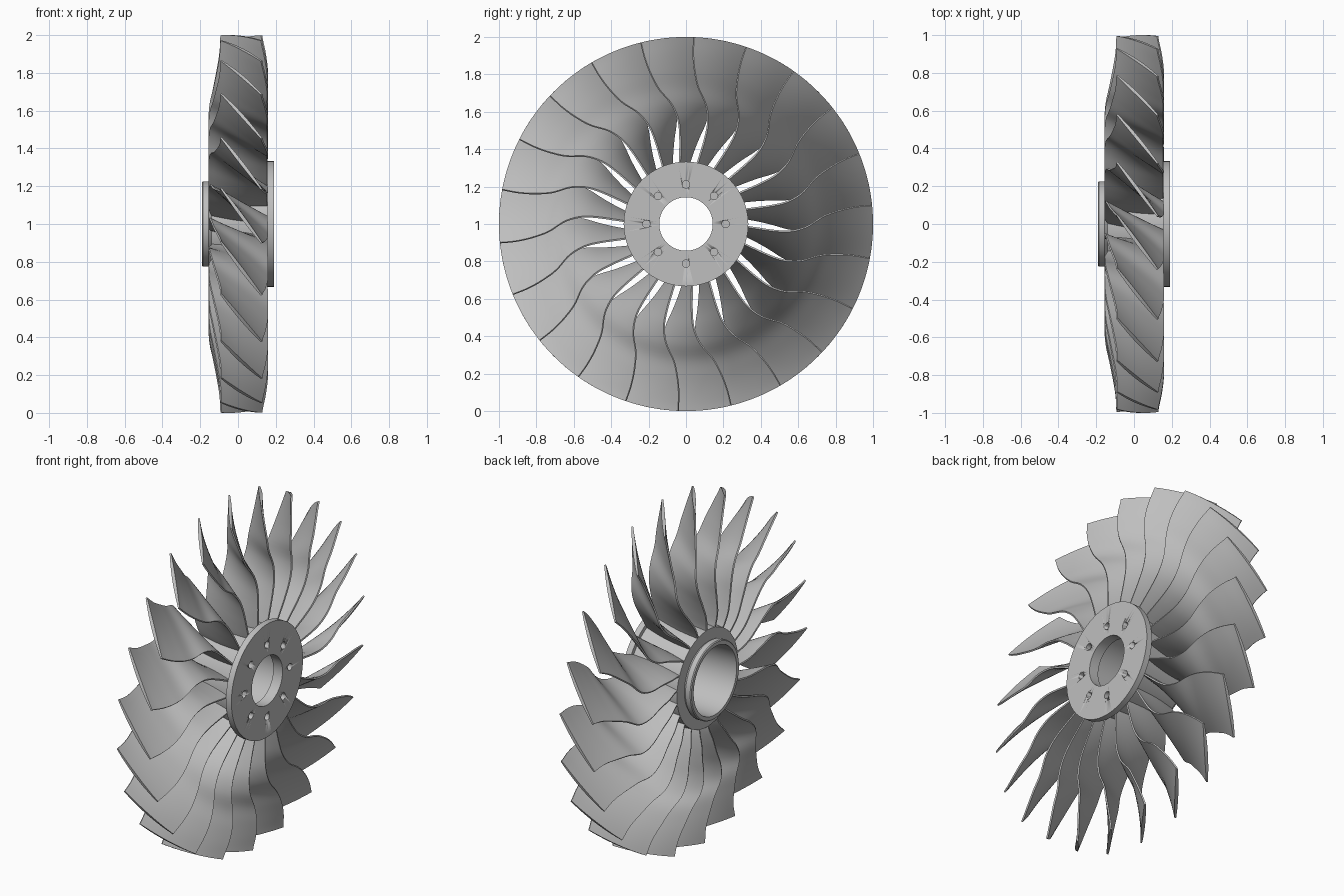
import bpy, bmesh, math
from mathutils import Vector

cube = bpy.data.objects.get("Cube")
if cube:
    bpy.data.objects.remove(cube)

GREY = (0.52, 0.52, 0.52, 1.0)
metal = bpy.data.materials.new("plain_grey_metal")
metal.use_nodes = True
metal.diffuse_color = GREY
metal.node_tree.nodes["Principled BSDF"].inputs["Base Color"].default_value = GREY

BLADES = 22
CENTRE = Vector((0, 0, 1))


def polar(x, r, a):
    """Point at axial position x, radius r and angle a around the x axis."""
    return CENTRE + Vector((x, r * math.cos(a), r * math.sin(a)))


def finish(bm, name, angle):
    bmesh.ops.recalc_face_normals(bm, faces=bm.faces)
    mesh = bpy.data.meshes.new(name)
    bm.to_mesh(mesh)
    bm.free()
    mesh.materials.append(metal)
    obj = bpy.data.objects.new(name, mesh)
    bpy.context.collection.objects.link(obj)
    select(obj)
    bpy.ops.object.shade_smooth_by_angle(angle=math.radians(angle))
    return obj


def select(obj):
    bpy.ops.object.select_all(action='DESELECT')
    obj.select_set(True)
    bpy.context.view_layer.objects.active = obj


def lathe(bm, profile, steps=96):
    """Revolve a closed (x, radius) profile around the x axis."""
    rings = [[bm.verts.new(polar(x, r, math.tau * i / steps)) for x, r in profile]
             for i in range(steps)]
    n = len(profile)
    for i in range(steps):
        a, b = rings[i], rings[(i + 1) % steps]
        for j in range(n):
            k = (j + 1) % n
            bm.faces.new((a[j], a[k], b[k], b[j]))


def spline(values, t):
    """Smooth curve through evenly spaced values, t in 0..1."""
    s = t * (len(values) - 1)
    i = min(int(s), len(values) - 2)
    f = s - i
    p = [values[max(0, min(len(values) - 1, i + k))] for k in (-1, 0, 1, 2)]
    m0, m1 = (p[2] - p[0]) / 2, (p[3] - p[1]) / 2
    return ((2 * f**3 - 3 * f**2 + 1) * p[1] + (f**3 - 2 * f**2 + f) * m0
            + (3 * f**2 - 2 * f**3) * p[2] + (f**3 - f**2) * m1)


# Hub: flange, tapered body, rear collar and stepped bore
bm = bmesh.new()
lathe(bm, [(0.19, 0.143), (0.19, 0.333), (0.155, 0.333), (0.155, 0.31),
           (-0.14, 0.284), (-0.14, 0.215), (-0.155, 0.226), (-0.185, 0.226),
           (-0.19, 0.221), (-0.19, 0.2), (0.13, 0.19), (0.13, 0.143)])
hub = finish(bm, "hub", 30)

# Bolt holes cut into the flange
bm = bmesh.new()
for i in range(8):
    a = math.tau * i / 8
    centre = polar(0, 0.212, a)
    ends = []
    for x in (0.1, 0.25):
        ends.append([bm.verts.new(centre + Vector((x, 0.02 * math.cos(b), 0.02 * math.sin(b))))
                     for b in (math.tau * k / 24 for k in range(24))])
    for k in range(24):
        n = (k + 1) % 24
        bm.faces.new((ends[0][k], ends[0][n], ends[1][n], ends[1][k]))
    bm.faces.new(ends[0])
    bm.faces.new(ends[1])
cutter = finish(bm, "bolt_hole_cutter", 30)
cutter.hide_render = True
select(hub)
cut = hub.modifiers.new("bolt_holes", 'BOOLEAN')
cut.operation = 'DIFFERENCE'
cut.solver = 'EXACT'
cut.object = cutter
bpy.ops.object.modifier_apply(modifier=cut.name)
bpy.data.objects.remove(cutter)

# Blade: root-to-tip curves for sweep, wrap angle and the two edges
SWEEP = [-7.5, -9, -10, -9.8, -7.3, -2.8, -0.8, 0, 0]
WRAP = [8, 10, 12.2, 15, 17.3, 18, 17.8, 17.1, 16.7]
REAR = [-0.14, -0.155, -0.155, -0.155, -0.148, -0.128, -0.11, -0.095, -0.09]
FRONT = [0.155, 0.155, 0.155, 0.155, 0.155, 0.155, 0.155, 0.143, 0.125]
ROWS, COLS = 36, 10

bm = bmesh.new()
rows = []
for i in range(ROWS + 1):
    t = i / ROWS
    r = 0.28 + 0.72 * t
    x0, x1 = spline(REAR, t), spline(FRONT, t)
    wrap = math.radians(spline(WRAP, t))
    a1 = math.radians(5.8 + spline(SWEEP, t))
    # Unit normal of the chord in the unrolled (axial, tangential) plane
    normal = Vector((-r * wrap, x1 - x0)).normalized()
    sides = []
    for sign in (1, -1):
        side = []
        for j in range(COLS + 1):
            u = j / COLS
            half = 0.0045 + (0.009 - 0.004 * t) * math.sin(math.pi * u)
            x = x0 + (x1 - x0) * u + sign * half * normal.x
            a = a1 - wrap * (1 - u) + sign * half * normal.y / r
            side.append(bm.verts.new(polar(x, r, a)))
        sides.append(side)
    rows.append(sides[0] + sides[1][::-1])
n = len(rows[0])
for low, high in zip(rows, rows[1:]):
    for j in range(n):
        k = (j + 1) % n
        bm.faces.new((low[j], low[k], high[k], high[j]))
for row in (rows[0], rows[-1]):
    for j in range(COLS):
        bm.faces.new((row[j], row[j + 1], row[n - 2 - j], row[n - 1 - j]))
blade = finish(bm, "blade_01", 40)

# Repeat the blade around the hub
for i in range(1, BLADES):
    copy = bpy.data.objects.new(f"blade_{i + 1:02d}", blade.data)
    bpy.context.collection.objects.link(copy)
    a = math.tau * i / BLADES
    copy.rotation_euler = (a, 0, 0)
    # Keep the turning centre on the hub axis
    copy.location = (0, math.sin(a), 1 - math.cos(a))
